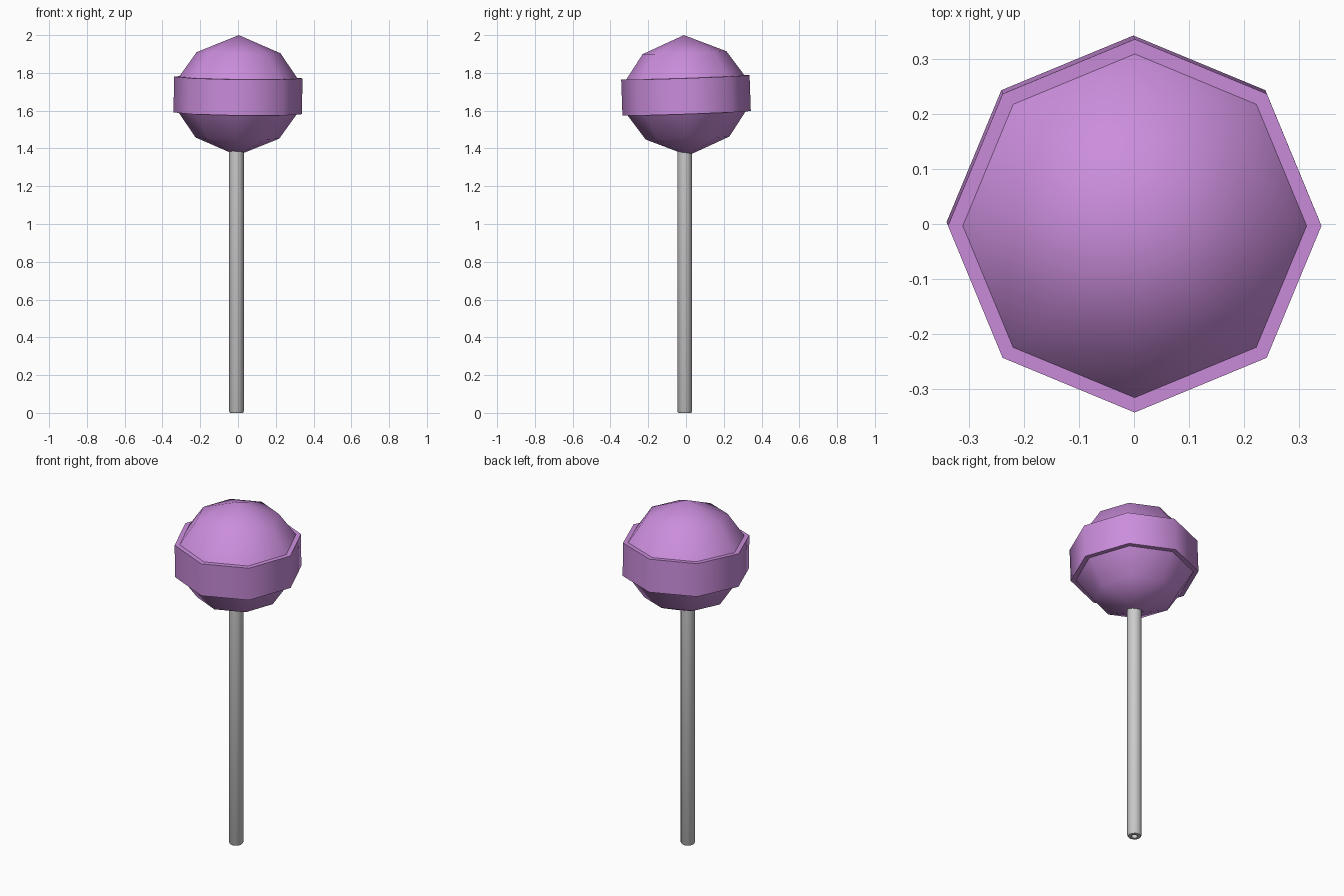
import bpy, bmesh
from math import cos, sin, pi, radians

if "Cube" in bpy.data.objects:
    bpy.data.objects.remove(bpy.data.objects["Cube"])


def lathe(name, profile, sides, angle, phase=0.0):
    """Revolve (radius, z) points around z; zero radius becomes a pole."""
    bm = bmesh.new()
    rings = []
    for r, z in profile:
        if r == 0:
            rings.append([bm.verts.new((0, 0, z))])
        else:
            rings.append([bm.verts.new((r * cos(phase + 2 * pi * i / sides),
                                        r * sin(phase + 2 * pi * i / sides), z))
                          for i in range(sides)])
    for a, b in zip(rings, rings[1:]):
        for i in range(sides):
            j = (i + 1) % sides
            if len(a) == 1:
                bm.faces.new((a[0], b[j], b[i]))
            elif len(b) == 1:
                bm.faces.new((a[i], a[j], b[0]))
            else:
                bm.faces.new((a[i], a[j], b[j], b[i]))
    bmesh.ops.recalc_face_normals(bm, faces=bm.faces)
    mesh = bpy.data.meshes.new(name)
    bm.to_mesh(mesh)
    bm.free()
    obj = bpy.data.objects.new(name, mesh)
    bpy.context.collection.objects.link(obj)
    bpy.ops.object.select_all(action='DESELECT')
    obj.select_set(True)
    bpy.context.view_layer.objects.active = obj
    bpy.ops.object.shade_smooth_by_angle(angle=radians(angle))
    return obj


# Candy head: eight-sided ball with a raised band, leaning slightly
upper = [(0.34, 0.095), (0.313, 0.095), (0.222, 0.226), (0, 0.319)]
lower = [(r, -z) for r, z in reversed(upper)]
candy = lathe("candy_head", lower + upper, 8, 50)
candy.location = (0, 0, 1.681)
candy.rotation_euler = (radians(2), radians(0.8), 0)
purple = bpy.data.materials.new("candy_purple")
purple.diffuse_color = (0.60, 0.27, 0.72, 1)
purple.use_nodes = True
purple.node_tree.nodes["Principled BSDF"].inputs["Base Color"].default_value = purple.diffuse_color
candy.data.materials.append(purple)

# Paper stick with a small hollow at the bottom end
stick = lathe("stick", [(0, 0.06), (0.017, 0.06), (0.017, 0.0), (0.034, 0.0),
                        (0.039, 0.008), (0.039, 1.45), (0, 1.45)], 12, 50)
stick.location = (-0.008, -0.006, 0)
